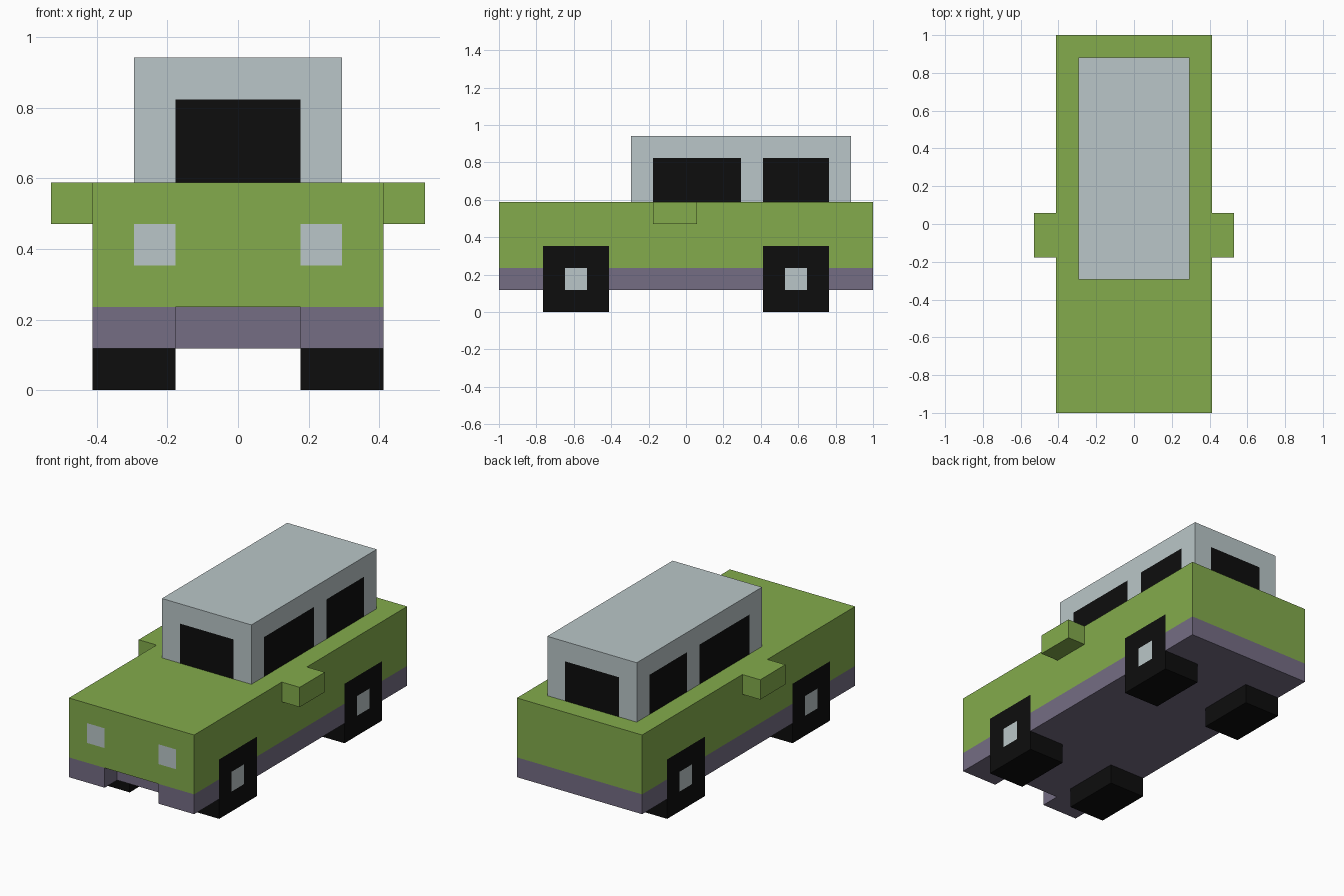
import bpy, bmesh
from mathutils import Vector

if "Cube" in bpy.data.objects:
    bpy.data.objects.remove(bpy.data.objects["Cube"])

U = 1 / 17  # the model sits on a grid of 34 units along its length


def material(name, rgb):
    m = bpy.data.materials.new(name)
    m.diffuse_color = (*rgb, 1)
    m.use_nodes = True
    m.node_tree.nodes["Principled BSDF"].inputs["Base Color"].default_value = m.diffuse_color
    return m


GREEN, PURPLE, GREY, BLACK = range(4)
MATS = [material("green_paint", (0.227, 0.407, 0.072)),
        material("purple_trim", (0.178, 0.153, 0.231)),
        material("pale_grey", (0.491, 0.565, 0.578)),
        material("black", (0.004, 0.004, 0.004))]


def extrude(name, outline, z0, z1, paint, cuts=((), (), ()), hidden=None):
    """Extrude a plan outline, cut it along grid planes, colour faces by rule."""
    bm = bmesh.new()
    base = bm.faces.new([bm.verts.new((x, y, z0)) for x, y in outline])
    ext = bmesh.ops.extrude_face_region(bm, geom=[base], use_keep_orig=True)
    top = [v for v in ext["geom"] if isinstance(v, bmesh.types.BMVert)]
    bmesh.ops.translate(bm, verts=top, vec=(0, 0, z1 - z0))
    for axis, values in enumerate(cuts):
        for value in values:
            p = Vector((0, 0, 0))
            n = Vector((0, 0, 0))
            p[axis], n[axis] = value, 1
            bmesh.ops.bisect_plane(bm, geom=bm.verts[:] + bm.edges[:] + bm.faces[:],
                                   plane_co=p, plane_no=n, dist=1e-4)
    bmesh.ops.recalc_face_normals(bm, faces=bm.faces[:])
    bm.normal_update()
    for f in bm.faces:
        f.material_index = paint(f.calc_center_median(), f.normal)
    if hidden:
        gone = [f for f in bm.faces if hidden(f.calc_center_median(), f.normal)]
        bmesh.ops.delete(bm, geom=gone, context="FACES")
    bmesh.ops.scale(bm, verts=bm.verts[:], vec=(U, U, U))
    me = bpy.data.meshes.new(name)
    bm.to_mesh(me)
    bm.free()
    for m in MATS:
        me.materials.append(m)
    ob = bpy.data.objects.new(name, me)
    bpy.context.collection.objects.link(ob)
    return ob


def rect(x0, x1, y0, y1):
    return [(x0, y0), (x1, y0), (x1, y1), (x0, y1)]


def side_paint(default):
    """Wheels and hubs shown flush on the flanks, headlights on the nose."""
    def rule(c, n):
        if abs(n.x) > 0.9 and abs(c.x) > 6.9:
            d = abs(abs(c.y) - 10)
            if d < 1 and 2 < c.z < 4:
                return GREY
            if d < 3 and c.z < 6:
                return BLACK
        if n.y < -0.9 and 3 < abs(c.x) < 5 and 6 < c.z < 8:
            return GREY
        return default
    return rule


def window_paint(c, n):
    if c.z < 14:
        if abs(n.y) > 0.9 and abs(c.x) < 3:
            return BLACK
        if abs(n.x) > 0.9 and (-3 < c.y < 5 or 7 < c.y < 13):
            return BLACK
    return GREY


WHEEL_CUTS = (-13, -11, -9, -7, 7, 9, 11, 13)

# Upper body, open underneath except above the bumper notch
extrude("body", rect(-7, 7, -17, 17), 4, 10, side_paint(GREEN),
        ((-5, -3, 3, 5), (-15,) + WHEEL_CUTS, (6, 8)),
        lambda c, n: n.z < -0.9 and not (c.y < -15 and abs(c.x) < 3))

# Lower trim with a notch in the front bumper
extrude("lower_trim", [(-7, -17), (-3, -17), (-3, -15), (3, -15), (3, -17),
                       (7, -17), (7, 17), (-7, 17)], 2, 4, side_paint(PURPLE),
        ((), WHEEL_CUTS, ()), lambda c, n: n.z > 0.9)

# Cabin with windows
extrude("cabin", rect(-5, 5, -5, 15), 10, 16, window_paint,
        ((-3, 3), (-3, 5, 7, 13), (14,)), lambda c, n: n.z < -0.9)

# Side mirrors and wheels
for s, side in ((1, "right"), (-1, "left")):
    extrude(f"{side}_mirror", rect(*sorted((7 * s, 9 * s)), -3, 1), 8, 10,
            lambda c, n: GREEN)
    for y, end in ((-10, "front"), (10, "rear")):
        extrude(f"{end}_{side}_wheel", rect(*sorted((3 * s, 7 * s)), y - 3, y + 3),
                0, 2, lambda c, n: BLACK, hidden=lambda c, n: n.z > 0.9)
